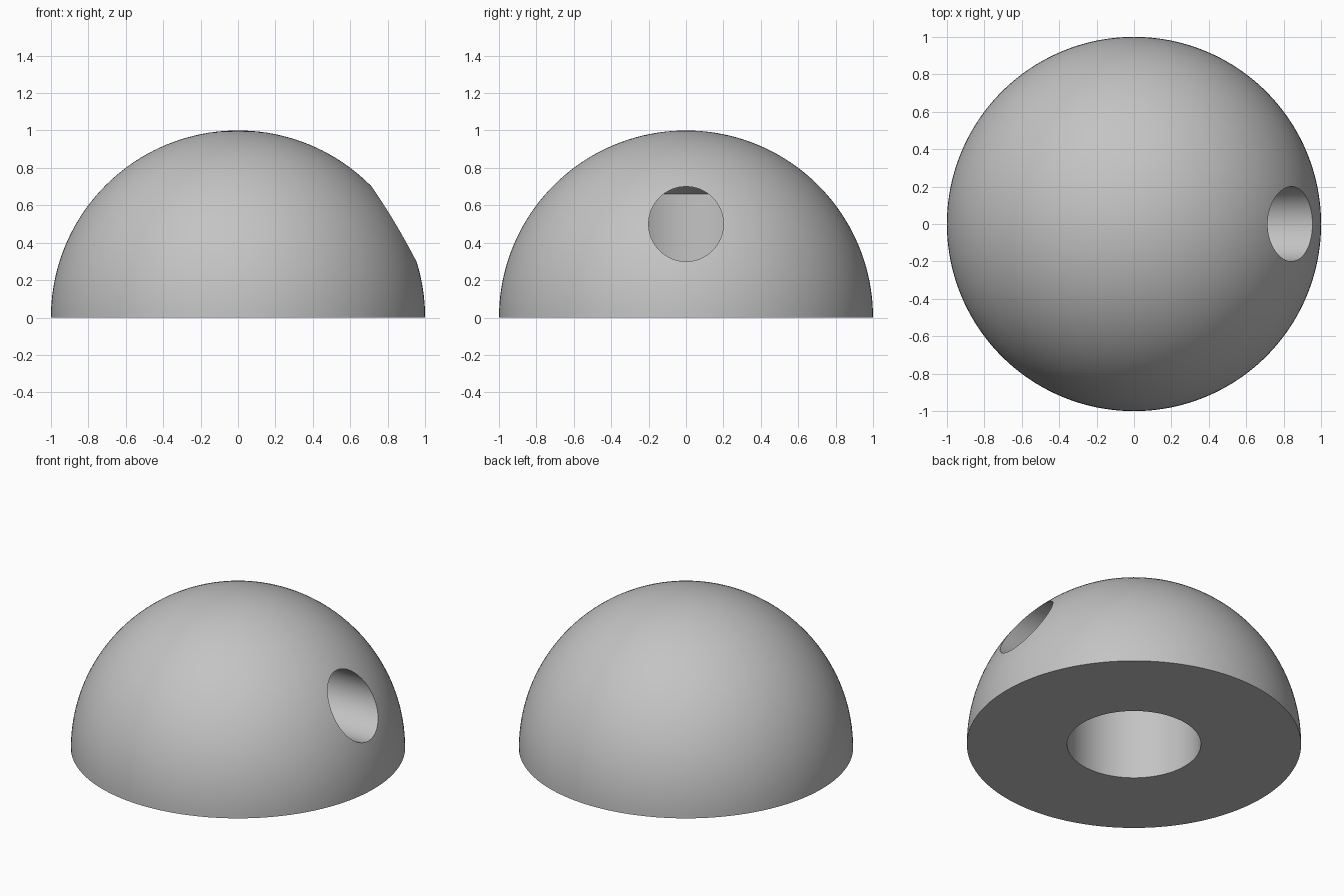
import bpy, bmesh
from math import sin, cos, pi, radians

cube = bpy.data.objects.get("Cube")
if cube:
    bpy.data.objects.remove(cube)

RADIUS, BORE, BORE_TOP, CONE_TOP = 1.0, 0.4, 0.66, 0.89
HOLE, HOLE_Z = 0.2, 0.5
STEPS = 160

grey = bpy.data.materials.new("plain grey")
grey.use_nodes = True
colour = (0.55, 0.55, 0.55, 1)
grey.diffuse_color = colour
grey.node_tree.nodes["Principled BSDF"].inputs["Base Color"].default_value = colour

# Half section: outer dome, flat base, blind bore with a conical end
rows = STEPS // 4
profile = [(RADIUS * sin(pi / 2 * i / rows), RADIUS * cos(pi / 2 * i / rows))
           for i in range(rows + 1)]
profile += [(BORE, 0), (BORE, BORE_TOP), (0, CONE_TOP)]

bm = bmesh.new()
verts = [bm.verts.new((r, 0, z)) for r, z in profile]
edges = [bm.edges.new(pair) for pair in zip(verts, verts[1:])]
bmesh.ops.spin(bm, geom=verts + edges, cent=(0, 0, 0), axis=(0, 0, 1),
               angle=2 * pi, steps=STEPS)
bmesh.ops.remove_doubles(bm, verts=bm.verts, dist=0.0001)
bmesh.ops.dissolve_degenerate(bm, edges=bm.edges, dist=0.0001)
bmesh.ops.recalc_face_normals(bm, faces=bm.faces)
mesh = bpy.data.meshes.new("dome")
bm.to_mesh(mesh)
bm.free()
dome = bpy.data.objects.new("dome", mesh)
bpy.context.collection.objects.link(dome)
mesh.materials.append(grey)

# Side hole running from the left surface into the bore
bpy.ops.mesh.primitive_cylinder_add(vertices=96, radius=HOLE, depth=1.2,
                                    location=(0.6, 0, HOLE_Z),
                                    rotation=(0, radians(90), 0))
cutter = bpy.context.object
cutter.name = "side_hole_cutter"
cutter.hide_render = True
cutter.data.materials.append(grey)

cut = dome.modifiers.new("side hole", "BOOLEAN")
cut.operation = "DIFFERENCE"
cut.solver = "EXACT"
cut.object = cutter

bpy.ops.object.select_all(action="DESELECT")
dome.select_set(True)
bpy.context.view_layer.objects.active = dome
bpy.ops.object.modifier_apply(modifier=cut.name)
bpy.data.objects.remove(cutter)
bpy.ops.object.shade_smooth_by_angle(angle=radians(25))
